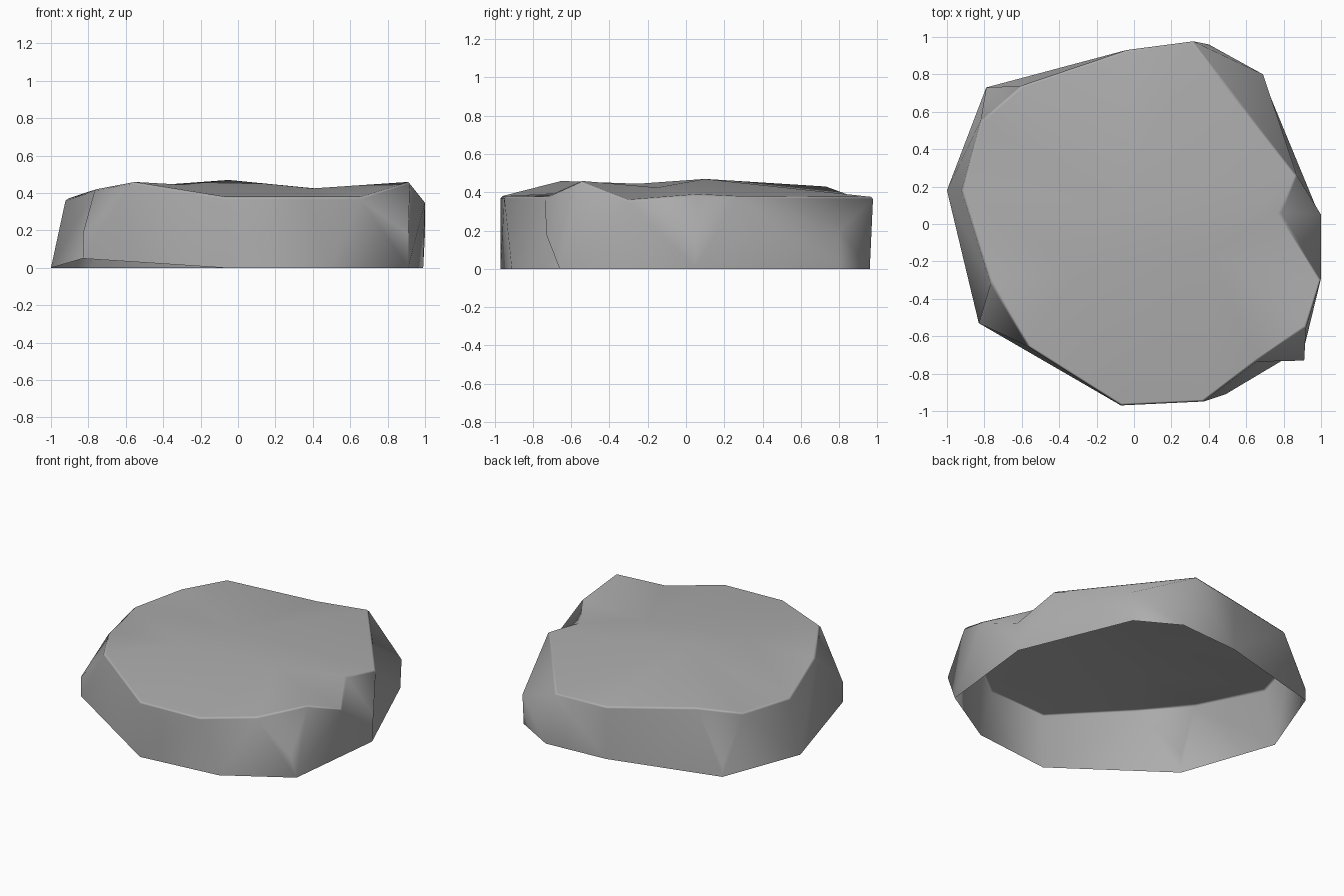
import bpy, bmesh

if "Cube" in bpy.data.objects:
    bpy.data.objects.remove(bpy.data.objects["Cube"])

# Ground outline, counter-clockwise seen from above
base = [(-1, .18, 0), (-.83, -.53, .05), (-.07, -.97, 0), (.49, -.91, 0), (.91, -.66, 0),
        (.99, .05, 0), (.68, .80, 0), (.40, .96, 0), (-.04, .93, 0), (-.79, .73, 0)]
# Upper rim, same direction
rim = [(-.92, .18, .37), (-.77, -.30, .42), (-.56, -.66, .46), (-.07, -.97, .38),
       (.37, -.95, .38), (.66, -.73, .38), (.92, -.55, .46), (1, -.30, .36),
       (.78, .06, .39), (.87, .26, .38), (.69, .80, .20), (.31, .98, .375),
       (-.04, .93, .36), (-.60, .74, .43), (-.82, .55, .38)]
# Low points of the broken-off corners: base corner -> point, rim points above it
chips = {1: ((-.83, -.53, .18), [1, 2]), 4: ((.91, -.73, .18), [5, 6]),
         5: ((1, .05, .19), [7, 8, 9]), 9: ((-.79, .73, .08), [13, 14])}
# Rim points along the top of each wall
walls = [(0, 1), (2, 3), (3, 4), (4, 5), (6, 7), (9, 10), (10, 11), (11, 12), (12, 13), (14, 0)]
# Inner points of the top, each with the rim points it joins
inner = [((-.05, .10, .47), [9, 11, 12, 13, 14, 0]),
         ((-.30, -.25, .445), [0, 1, 2, 3]),
         ((.40, -.15, .425), [3, 4, 5, 6, 7, 8, 9])]

bm = bmesh.new()
B = [bm.verts.new(p) for p in base]
T = [bm.verts.new(p) for p in rim]
C = {k: bm.verts.new(p) for k, (p, _) in chips.items()}
I = [bm.verts.new(p) for p, _ in inner]

# Side walls (the underside stays open)
for i, (a, b) in enumerate(walls):
    j = (i + 1) % len(B)
    bm.faces.new((B[i], B[j], T[b], T[a]))
    if j in C:
        bm.faces.new((B[j], C[j], T[b]))
    if i in C:
        bm.faces.new((B[i], T[a], C[i]))

# Chipped corners
for k, (_, tops) in chips.items():
    for a, b in zip(tops, tops[1:]):
        bm.faces.new((C[k], T[b], T[a]))
bm.faces.new((T[9], T[10], T[11]))

# Gently uneven top
for k, (_, tops) in enumerate(inner):
    for a, b in zip(tops, tops[1:]):
        bm.faces.new((T[a], T[b], I[k]))
    bm.faces.new((I[k], T[tops[-1]], I[(k + 1) % 3]))
bm.faces.new(I)
bmesh.ops.triangulate(bm, faces=bm.faces[:])

# Narrow worn strip along the rim
loop = [t for n, t in enumerate(T) if n != 10]
edges = [bm.edges.get((t, loop[(n + 1) % len(loop)])) for n, t in enumerate(loop)]
bmesh.ops.bevel(bm, geom=[e for e in edges if e], offset=.012, segments=1,
                affect='EDGES', clamp_overlap=True)

mesh = bpy.data.meshes.new("rock_slab")
bm.to_mesh(mesh)
bm.free()

rock = bpy.data.objects.new("rock_slab", mesh)
bpy.context.collection.objects.link(rock)
stone = bpy.data.materials.new("grey_stone")
stone.diffuse_color = (.42, .42, .42, 1)
stone.use_nodes = True
stone.node_tree.nodes["Principled BSDF"].inputs["Base Color"].default_value = stone.diffuse_color
mesh.materials.append(stone)

# Soft shading
for p in mesh.polygons:
    p.use_smooth = True
rock.modifiers.new("soft_shading", 'WEIGHTED_NORMAL')
